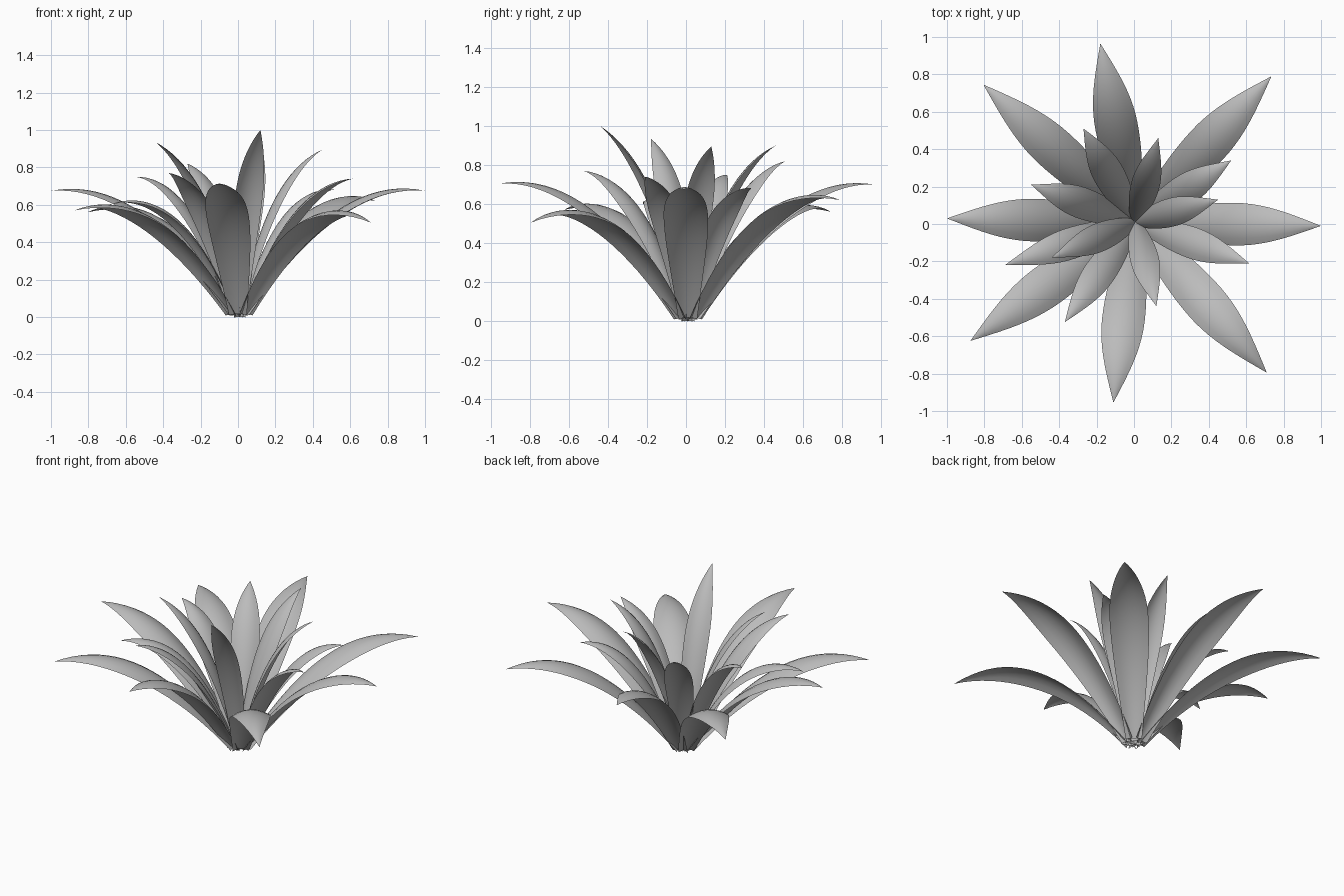
import bpy, bmesh, math
from mathutils import Vector

cube = bpy.data.objects.get("Cube")
if cube:
    bpy.data.objects.remove(cube)

# One plain grey for every leaf
grey = bpy.data.materials.new("leaf grey")
grey.use_nodes = True
colour = (0.5, 0.5, 0.5, 1)
grey.diffuse_color = colour
grey.node_tree.nodes["Principled BSDF"].inputs["Base Color"].default_value = colour

CROWN = Vector((0.006, 0.01, 0))
UP = Vector((0, 0, 1))
ROWS, COLS = 20, 6


def blade_width(t):
    """Relative width: broad stalk, widest halfway, pointed tip."""
    lens = math.sin(math.pi * t)
    return 0.42 + 0.58 * lens if t < 0.5 else lens


def make_leaf(name, tip, arch, reach, width, base_r, base_z):
    """Arched, lens-shaped blade from the crown to the tip."""
    tip = Vector(tip)
    out = tip - CROWN
    out.z = 0
    length = out.length
    out.normalize()
    side = Vector((-out.y, out.x, 0))
    start = CROWN + out * base_r + UP * base_z
    bend = CROWN + out * length * reach + UP * arch
    bm = bmesh.new()
    rows = []
    for i in range(ROWS):
        t = i / ROWS
        mid = start * (1 - t) ** 2 + bend * 2 * t * (1 - t) + tip * t * t
        along = ((bend - start) * (1 - t) + (tip - bend) * t).normalized()
        normal = along.cross(side)
        half = width * blade_width(t) / 2
        row = []
        for j in range(COLS + 1):
            s = 2 * j / COLS - 1
            row.append(bm.verts.new(mid + side * half * s + normal * half * 0.32 * (0.3 - s * s)))
        rows.append(row)
    end = bm.verts.new(tip)
    for low, high in zip(rows, rows[1:]):
        for j in range(COLS):
            bm.faces.new((low[j], low[j + 1], high[j + 1], high[j]))
    for j in range(COLS):
        bm.faces.new((rows[-1][j], rows[-1][j + 1], end))
    bm.normal_update()
    # Upper side faces up
    if sum(f.normal.z for f in bm.faces) < 0:
        bmesh.ops.reverse_faces(bm, faces=bm.faces)
    for f in bm.faces:
        f.smooth = True
    mesh = bpy.data.meshes.new(name)
    bm.to_mesh(mesh)
    bm.free()
    mesh.materials.append(grey)
    bpy.context.collection.objects.link(bpy.data.objects.new(name, mesh))


# Tip position and arch height for each ring of leaves
OUTER = [((1.0, -0.01, 0.675), 0.76), ((0.735, 0.79, 0.62), 0.76),
         ((-0.18, 0.965, 0.70), 0.76), ((-0.805, 0.745, 0.56), 0.72),
         ((-1.0, 0.03, 0.675), 0.75), ((-0.875, -0.625, 0.57), 0.72),
         ((-0.11, -0.955, 0.705), 0.77), ((0.71, -0.795, 0.505), 0.74)]
MIDDLE = [((0.52, 0.34, 0.68), 0.71), ((-0.27, 0.51, 0.82), 0.74),
          ((-0.55, 0.21, 0.75), 0.75), ((-0.69, -0.22, 0.60), 0.73),
          ((-0.37, -0.525, 0.77), 0.73), ((0.615, -0.21, 0.74), 0.71)]
INNER = [((0.13, 0.46, 0.90), 0.75), ((0.12, -0.44, 1.0), 0.79),
         ((0.45, 0.13, 0.895), 0.75), ((-0.44, -0.18, 0.935), 0.76)]

# Ring name, leaves, bend reach, blade width, base radius, base height
for ring, leaves, reach, width, base_r, base_z in (
        ("outer", OUTER, 0.52, 0.228, 0.045, 0.015),
        ("middle", MIDDLE, 0.46, 0.168, 0.025, 0.01),
        ("inner", INNER, 0.33, 0.152, 0.005, 0.0)):
    for n, (tip, arch) in enumerate(leaves, 1):
        make_leaf(f"{ring}_leaf_{n}", tip, arch, reach, width, base_r, base_z)
